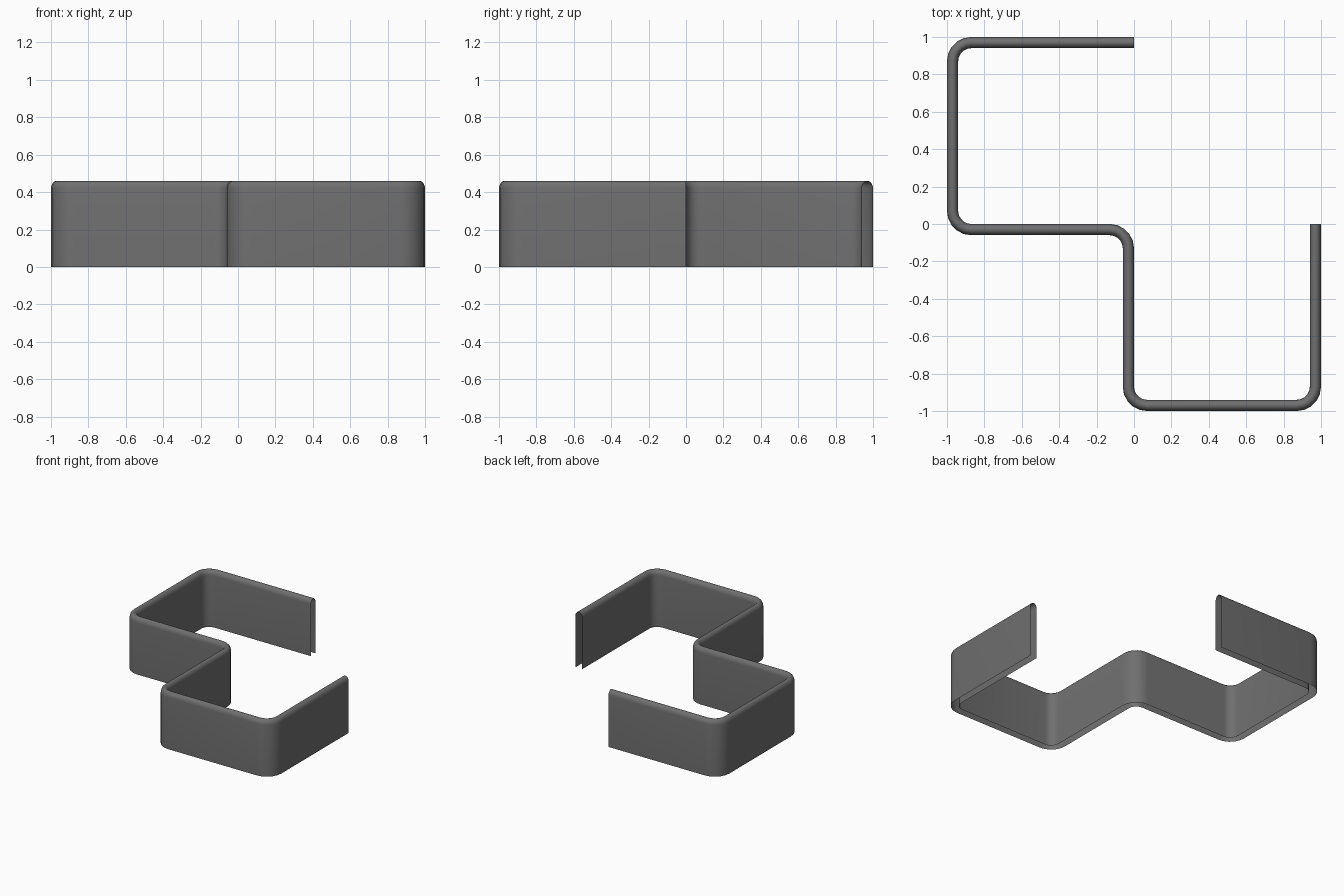
import bpy, bmesh, math
from mathutils import Vector

if "Cube" in bpy.data.objects:
    bpy.data.objects.remove(bpy.data.objects["Cube"])

HALF, HEIGHT, RADIUS = 0.03, 0.46, 0.10   # half width, height, bend radius
CORNER_STEPS = 5

grey = bpy.data.materials.new("dark grey")
grey.diffuse_color = (0.16, 0.16, 0.16, 1)
grey.use_nodes = True
grey.node_tree.nodes["Principled BSDF"].inputs["Base Color"].default_value = grey.diffuse_color


def rounded_path(points, radius, steps):
    """Centre line with rounded corners: list of (position, tangent)."""
    pts = [Vector(p) for p in points]
    out = [(pts[0], (pts[1] - pts[0]).normalized())]
    for a, b, c in zip(pts, pts[1:], pts[2:]):
        d0, d1 = (b - a).normalized(), (c - b).normalized()
        centre = b - d0 * radius + d1 * radius
        for i in range(steps + 1):
            t = math.pi / 2 * i / steps
            pos = centre - d1 * radius * math.cos(t) + d0 * radius * math.sin(t)
            out.append((pos, d0 * math.cos(t) + d1 * math.sin(t)))
    out.append((pts[-1], (pts[-1] - pts[-2]).normalized()))
    return out


# inverted-U section, open at the bottom
profile = [(HALF, 0)]
for i in range(9):
    a = math.pi * i / 8
    profile.append((HALF * math.cos(a), HEIGHT - 0.04 + 0.04 * math.sin(a)))
profile.append((-HALF, 0))

# zig-zag centre line seen from above
e = 1 - HALF
corners = [(0, e), (-e, e), (-e, -HALF), (-HALF, -HALF), (-HALF, -e), (e, -e), (e, 0)]

# folded channel wall, swept along the path
bm = bmesh.new()
rings = []
for pos, tan in rounded_path(corners, RADIUS, CORNER_STEPS):
    side = Vector((-tan.y, tan.x))
    rings.append([bm.verts.new((pos.x + side.x * s, pos.y + side.y * s, z)) for s, z in profile])
for r0, r1 in zip(rings, rings[1:]):
    for i in range(len(profile) - 1):
        bm.faces.new((r0[i], r0[i + 1], r1[i + 1], r1[i]))
bm.normal_update()
# make the sheet face outward: the crest must look up
if sum(f.normal.z for f in bm.faces) < 0:
    bmesh.ops.reverse_faces(bm, faces=bm.faces[:])
mesh = bpy.data.meshes.new("channel_wall")
bm.to_mesh(mesh)
bm.free()
mesh.materials.append(grey)
wall = bpy.data.objects.new("channel_wall", mesh)
bpy.context.collection.objects.link(wall)
bpy.context.view_layer.objects.active = wall
wall.select_set(True)
bpy.ops.object.shade_smooth_by_angle(angle=math.radians(40))
